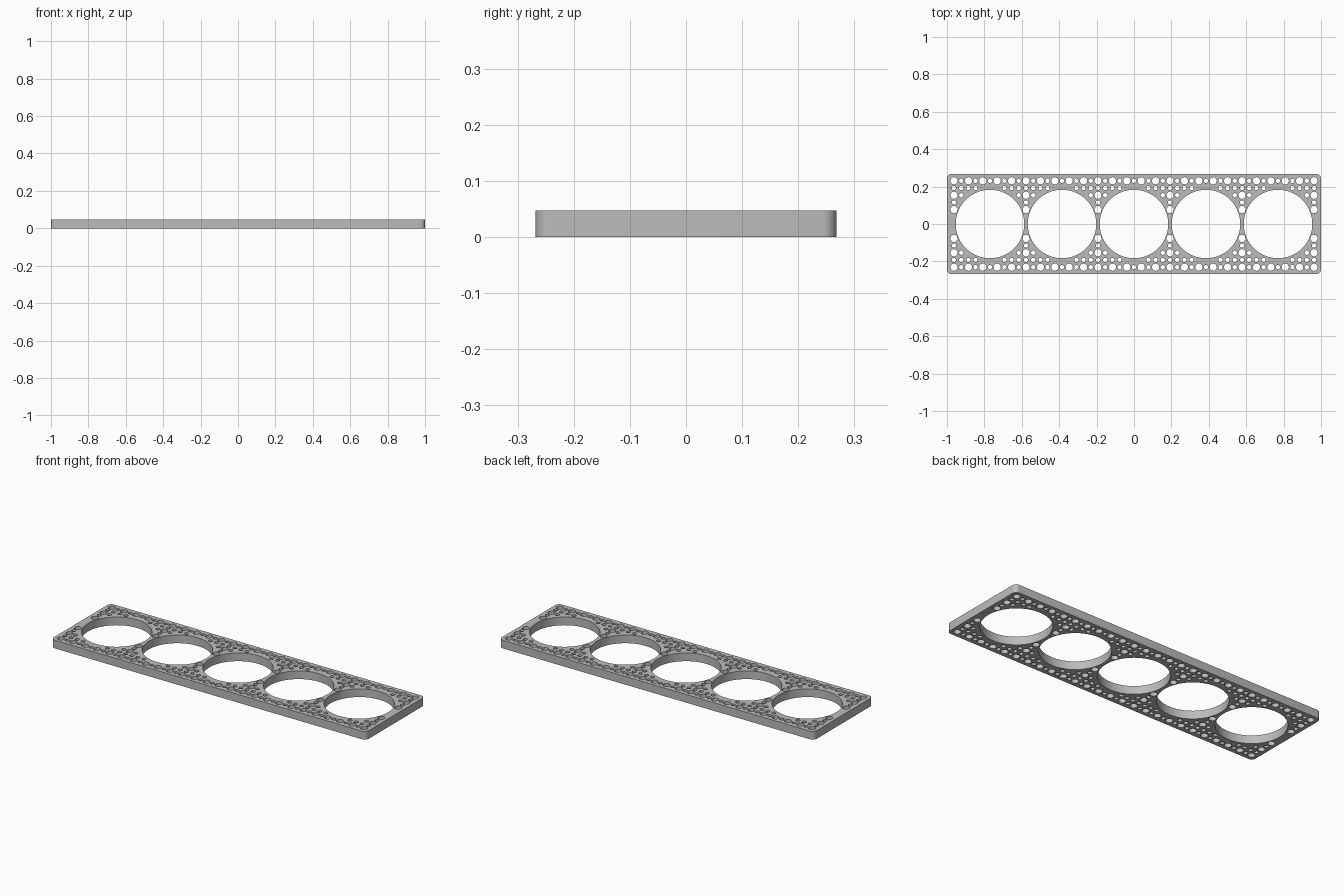
import bpy
from math import cos, sin, pi, hypot

cube = bpy.data.objects.get("Cube")
if cube:
    bpy.data.objects.remove(cube)

HALF_X, HALF_Y, THICK, CORNER = 1.0, 0.268, 0.047, 0.025
PITCH = 0.077
BORE_R, LARGE_R, SMALL_R = 0.183, 0.0193, 0.0115
bores = [5 * PITCH * i for i in range(-2, 3)]


def arc(cx, cy, r, start, sweep, n):
    return [(cx + r * cos(start + sweep * i / n), cy + r * sin(start + sweep * i / n))
            for i in range(n + 1)]


def circle(cx, cy, r, n):
    return arc(cx, cy, r, 0, 2 * pi, n)[:-1]


# Plate outline with rounded corners
loops = [[]]
for k, (sx, sy) in enumerate([(1, 1), (-1, 1), (-1, -1), (1, -1)]):
    loops[0] += arc(sx * (HALF_X - CORNER), sy * (HALF_Y - CORNER),
                    CORNER, k * pi / 2, pi / 2, 8)

# Five large bores
loops += [circle(x, 0, BORE_R, 72) for x in bores]

# Half-pitch grid of mounting holes: large on whole steps, small between,
# leaving out any that would break into a bore
for i in range(-25, 26):
    for j in range(-6, 7):
        x, y = i * PITCH / 2, j * PITCH / 2
        r = LARGE_R if i % 2 and j % 2 == 0 else SMALL_R
        if all(hypot(x - b, y) > BORE_R + r + 0.003 for b in bores):
            loops.append(circle(x, y, r, 20))

# Fill the flat profile and give it thickness
curve = bpy.data.curves.new("plate_profile", "CURVE")
curve.dimensions = "2D"
curve.fill_mode = "BOTH"
curve.extrude = THICK / 2
for pts in loops:
    spline = curve.splines.new("POLY")
    spline.points.add(len(pts) - 1)
    for p, (x, y) in zip(spline.points, pts):
        p.co = (x, y, 0, 1)
    spline.use_cyclic_u = True

plate = bpy.data.objects.new("perforated_plate", curve)
bpy.context.collection.objects.link(plate)
plate.location.z = THICK / 2
bpy.ops.object.select_all(action="DESELECT")
plate.select_set(True)
bpy.context.view_layer.objects.active = plate
bpy.ops.object.convert(target="MESH")
plate = bpy.context.object

# Weld the walls to the faces and shade
bpy.ops.object.mode_set(mode="EDIT")
bpy.ops.mesh.select_all(action="SELECT")
bpy.ops.mesh.remove_doubles(threshold=0.0001)
bpy.ops.mesh.normals_make_consistent(inside=False)
bpy.ops.object.mode_set(mode="OBJECT")
bpy.ops.object.shade_smooth_by_angle()

# Grey material
grey = bpy.data.materials.new("plain_grey")
grey.use_nodes = True
colour = (0.5, 0.5, 0.5, 1)
grey.diffuse_color = colour
grey.node_tree.nodes["Principled BSDF"].inputs["Base Color"].default_value = colour
plate.data.materials.clear()
plate.data.materials.append(grey)
